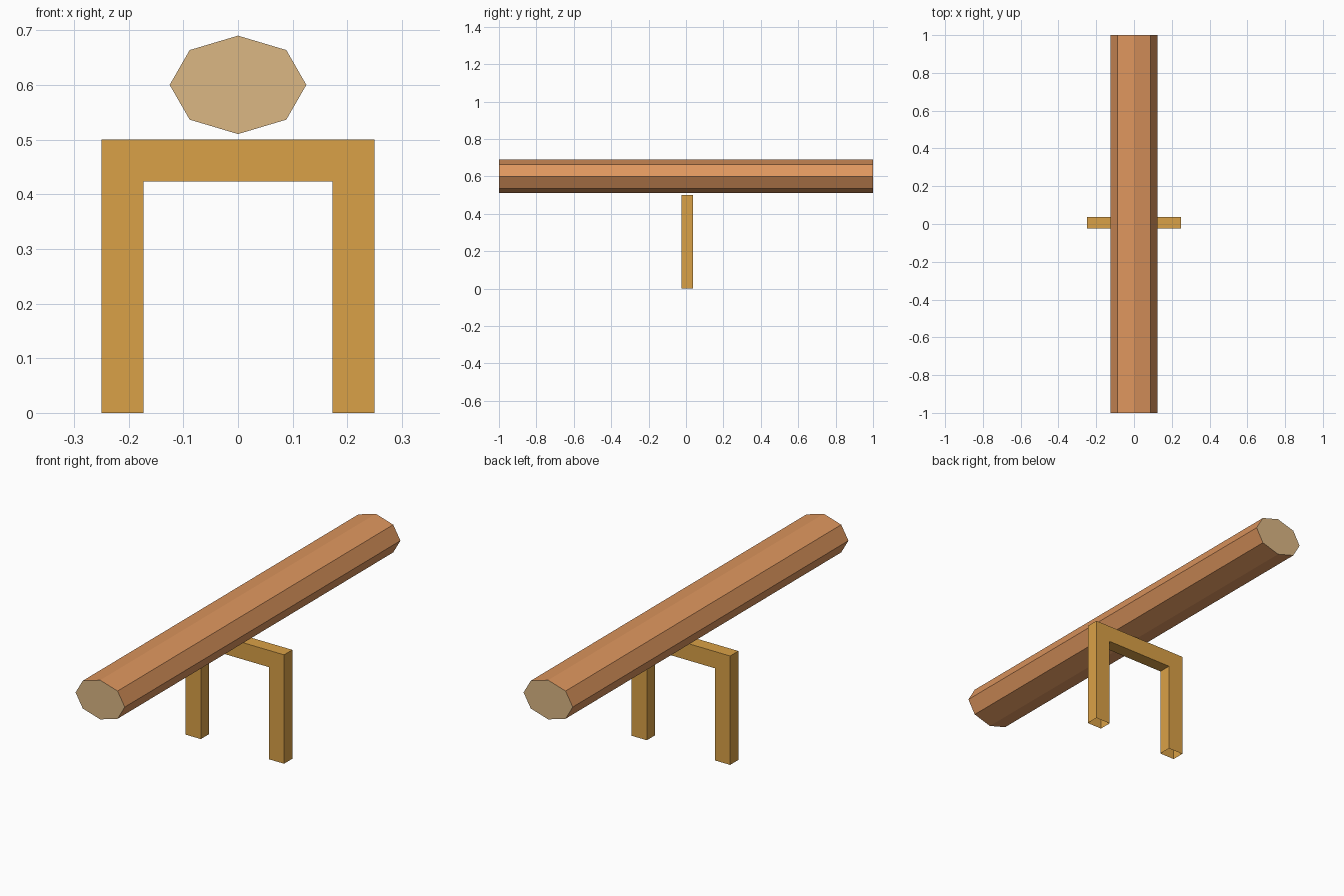
import bpy, bmesh, math

if "Cube" in bpy.data.objects:
    bpy.data.objects.remove(bpy.data.objects["Cube"])


def material(name, srgb):
    m = bpy.data.materials.new(name)
    lin = [((c / 255 + 0.055) / 1.055) ** 2.4 for c in srgb]
    m.diffuse_color = (*lin, 1)
    m.use_nodes = True
    m.node_tree.nodes["Principled BSDF"].inputs["Base Color"].default_value = m.diffuse_color
    return m


bark = material("bark brown", (222, 150, 94))
cut_wood = material("cut wood tan", (219, 183, 132))
timber = material("timber ochre", (218, 161, 71))


def extrude_profile(name, profile, y0, y1, mats):
    """Extrude an x-z profile along y into a closed solid."""
    bm = bmesh.new()
    face = bm.faces.new([bm.verts.new((x, y0, z)) for x, z in profile])
    ext = bmesh.ops.extrude_face_region(bm, geom=[face], use_keep_orig=True)
    for v in ext["geom"]:
        if isinstance(v, bmesh.types.BMVert):
            v.co.y = y1
    bmesh.ops.recalc_face_normals(bm, faces=bm.faces[:])
    mesh = bpy.data.meshes.new(name)
    obj = bpy.data.objects.new(name, mesh)
    bpy.context.collection.objects.link(obj)
    for m in mats:
        mesh.materials.append(m)
    return obj, bm


# Log: flattened octagon with paler sawn ends
octagon = [(0.125 * math.cos(i * math.pi / 4), 0.6 + 0.09 * math.sin(i * math.pi / 4))
           for i in range(8)]
log, bm = extrude_profile("log", octagon, -1, 1, [bark, cut_wood])
for f in bm.faces:
    f.material_index = 1 if abs(f.normal.y) > 0.9 else 0
bm.to_mesh(log.data)
bm.free()

# Support frame: upside-down U, open under the feet
half = [(0.25, 0.5), (0.25, 0), (0.173, 0), (0.173, 0.423)]
frame = half + [(-x, z) for x, z in reversed(half)]
support, bm = extrude_profile("support_frame", frame, -0.023, 0.037, [timber])
feet = [f for f in bm.faces if f.calc_center_median().z < 0.001]
bmesh.ops.delete(bm, geom=feet, context="FACES_ONLY")
bm.to_mesh(support.data)
bm.free()
